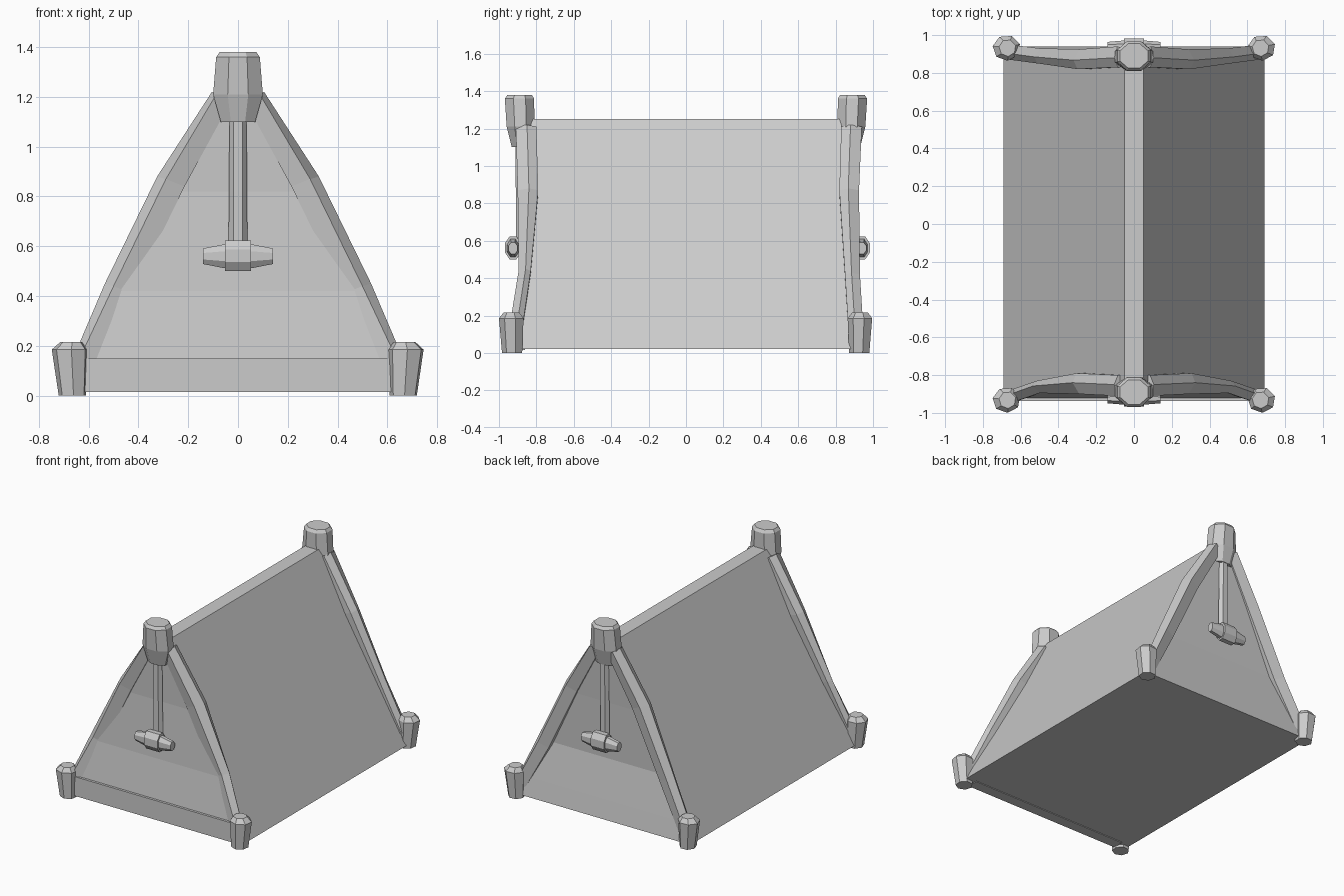
import bpy, bmesh, math

cube = bpy.data.objects.get("Cube")
if cube:
    bpy.data.objects.remove(cube)

# Single grey colour for everything
grey = bpy.data.materials.new("plain_grey")
grey.use_nodes = True
grey.diffuse_color = (0.6, 0.6, 0.6, 1)
grey.node_tree.nodes["Principled BSDF"].inputs["Base Color"].default_value = (0.6, 0.6, 0.6, 1)


def loft(name, rings):
    """Skin a stack of equal-length rings and close both ends."""
    bm = bmesh.new()
    rows = [[bm.verts.new(p) for p in ring] for ring in rings]
    n = len(rows[0])
    for a, b in zip(rows, rows[1:]):
        for i in range(n):
            j = (i + 1) % n
            bm.faces.new((a[i], a[j], b[j], b[i]))
    bm.faces.new(rows[0][::-1])
    bm.faces.new(rows[-1])
    bmesh.ops.recalc_face_normals(bm, faces=bm.faces)
    mesh = bpy.data.meshes.new(name)
    bm.to_mesh(mesh)
    bm.free()
    mesh.materials.append(grey)
    obj = bpy.data.objects.new(name, mesh)
    bpy.context.collection.objects.link(obj)
    return obj


def rect(x0, x1, y0, y1, z):
    return [(x0, y0, z), (x1, y0, z), (x1, y1, z), (x0, y1, z)]


def disc(cx, cy, z, rx, ry, sides, turn=0.0):
    angles = [turn + math.tau * i / sides for i in range(sides)]
    return [(cx + rx * math.cos(a), cy + ry * math.sin(a), z) for a in angles]


def bar(cy, cz, x, ry, rz, sides=8):
    angles = [math.tau * (i + 0.5) / sides for i in range(sides)]
    return [(x, cy + ry * math.cos(a), cz + rz * math.sin(a)) for a in angles]


def half_width(z):
    return 0.69 - (z - 0.02) * 0.52


# Canvas body with slightly bent end walls: height, front y, back y
levels = [(0.02, -0.93, 0.94), (0.15, -0.92, 0.92), (0.42, -0.887, 0.875),
          (0.82, -0.872, 0.89), (1.15, -0.885, 0.91), (1.25, -0.85, 0.87)]
loft("tent_body", [rect(-half_width(z), half_width(z), f, b, z) for z, f, b in levels])

# Low sill across the entrance
loft("front_sill", [rect(-0.62, 0.62, -0.937, -0.86, z) for z in (0.015, 0.15)])

# Corner beams: height, outer x, inner x, outer y, inner y
front_beam = [(0.10, 0.68, 0.60, 0.94, 0.88), (0.44, 0.535, 0.425, 0.885, 0.83),
              (0.87, 0.325, 0.215, 0.89, 0.79), (1.21, 0.105, 0.03, 0.90, 0.80)]
back_beam = [(0.10, 0.68, 0.60, 0.94, 0.87), (0.42, 0.53, 0.43, 0.92, 0.85),
             (0.87, 0.32, 0.215, 0.915, 0.82), (1.21, 0.105, 0.03, 0.93, 0.83)]

for end, ys, beam in (("front", -1, front_beam), ("back", 1, back_beam)):
    for side, xs in (("left", 1), ("right", -1)):
        # Five-sided bent timber leaning to the ridge
        rings = []
        for z, xo, xi, yo, yi in beam:
            mid = (xo + xi) / 2
            rings.append([(xs * x, ys * y, h) for x, y, h in (
                (xo, (yo + yi) / 2, z + 0.01), (mid + 0.02, yo + 0.01, z),
                (xi, yo - 0.01, z - 0.03), (xi, yi, z - 0.03), (xo - 0.02, yi, z))])
        loft(f"{end}_{side}_beam", rings)

        # Stubby foot post, wider near the top
        loft(f"{end}_{side}_foot", [
            disc(xs * 0.665, ys * 0.928, 0.0, 0.056, 0.056, 7, 0.3),
            disc(xs * 0.675, ys * 0.932, 0.185, 0.074, 0.068, 7, 0.3),
            disc(xs * 0.67, ys * 0.932, 0.215, 0.045, 0.045, 7, 0.3)])

    # Ridge post at the peak
    loft(f"{end}_ridge_post", [
        disc(0, ys * 0.885, 1.10, 0.075, 0.05, 8, math.pi / 8),
        disc(0, ys * 0.885, 1.21, 0.108, 0.08, 8, math.pi / 8),
        disc(0, ys * 0.89, 1.36, 0.095, 0.085, 8, math.pi / 8),
        disc(0, ys * 0.89, 1.38, 0.08, 0.07, 8, math.pi / 8)])

    # Hanging mallet: shaft, head and collar
    shift = 0.0 if ys < 0 else 0.015
    loft(f"{end}_mallet_shaft", [
        disc(0, ys * (0.885 + shift), 0.58, 0.038, 0.026, 6),
        disc(0, ys * (0.89 + shift), 1.14, 0.034, 0.026, 6)])
    head = [(-0.14, 0.026, 0.034), (-0.055, 0.034, 0.052),
            (0.055, 0.034, 0.052), (0.14, 0.026, 0.034)]
    loft(f"{end}_mallet_head", [bar(ys * (0.925 + shift), 0.56, x, ry, rz) for x, ry, rz in head])
    loft(f"{end}_mallet_collar", [
        bar(ys * (0.925 + shift), 0.562, x, 0.046, 0.067) for x in (-0.052, 0.052)])
